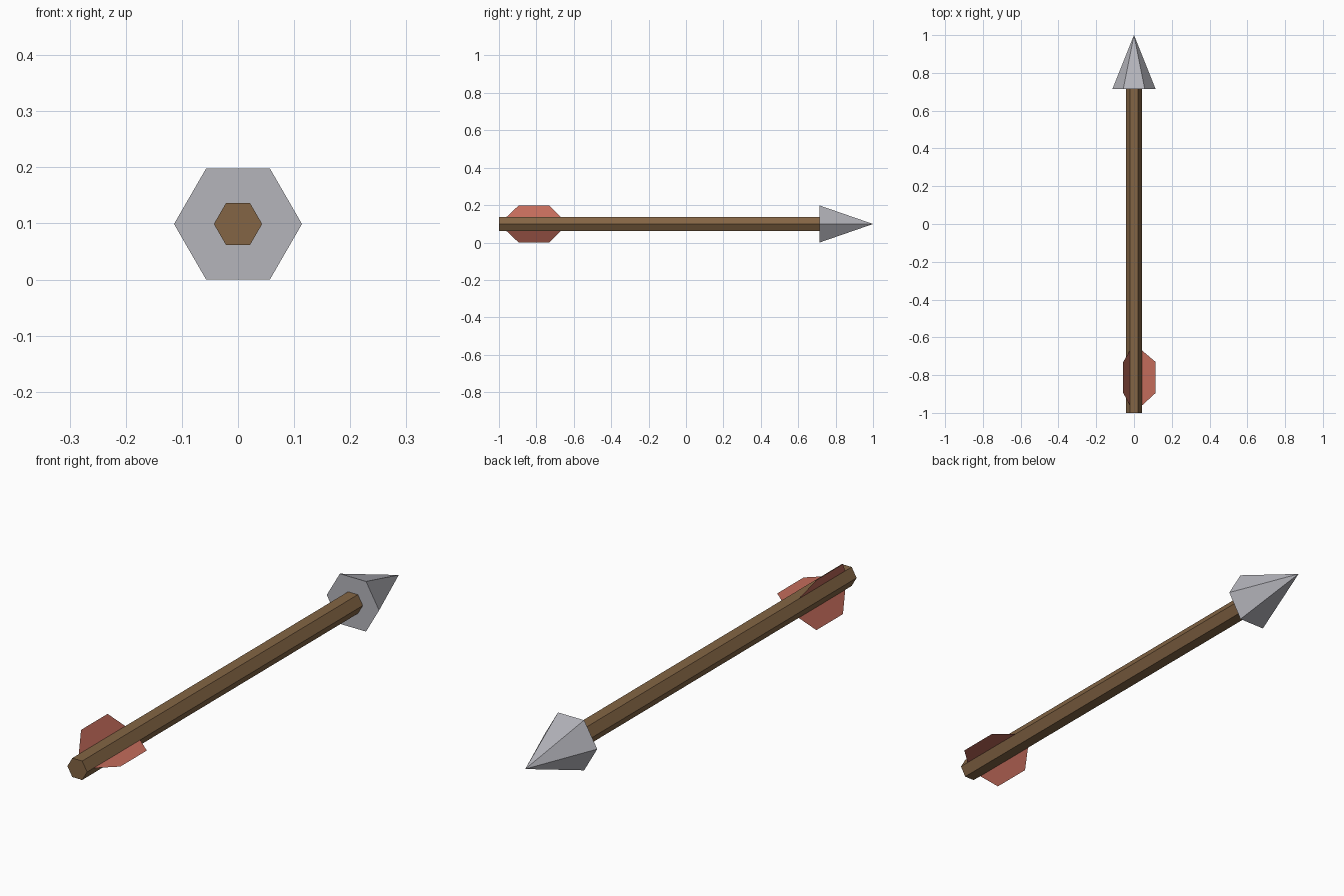
import bpy
from math import cos, sin, pi, radians

default = bpy.data.objects.get("Cube")
if default:
    bpy.data.objects.remove(default)

AXIS_Z = 0.099          # height of the arrow's long axis
SHAFT_R, HEAD_R = 0.043, 0.114
TAIL_Y, NECK_Y, TIP_Y = -1.0, 0.715, 1.0


def material(name, rgb):
    mat = bpy.data.materials.new(name)
    mat.use_nodes = True
    colour = (*rgb, 1.0)
    mat.diffuse_color = colour
    mat.node_tree.nodes["Principled BSDF"].inputs["Base Color"].default_value = colour
    return mat


def hex_solid(name, r_back, r_front, y0, y1, mat):
    """Six-sided cone or prism lying along +y, with corners pointing to +x and -x."""
    bpy.ops.mesh.primitive_cone_add(
        vertices=6, radius1=r_back, radius2=r_front, depth=y1 - y0,
        location=(0, (y0 + y1) / 2, AXIS_Z), rotation=(-pi / 2, 0, 0))
    obj = bpy.context.object
    # turn about the cone's own axis so a corner lies on x
    for v in obj.data.vertices:
        v.co.x, v.co.y = v.co.y, -v.co.x
    obj.name = name
    obj.data.materials.append(mat)
    return obj


def fin(name, angle, mat):
    """Flat feather standing out from a corner of the shaft."""
    profile = [(SHAFT_R, -0.96), (HEAD_R, -0.895), (HEAD_R, -0.73), (SHAFT_R, -0.67)]
    verts = [(r * cos(angle), y, AXIS_Z + r * sin(angle)) for r, y in profile]
    mesh = bpy.data.meshes.new(name)
    mesh.from_pydata(verts, [], [range(4)])
    mesh.materials.append(mat)
    obj = bpy.data.objects.new(name, mesh)
    bpy.context.collection.objects.link(obj)


wood = material("brown wood", (0.23, 0.13, 0.058))
metal = material("grey metal", (0.46, 0.46, 0.50))
feather = material("red feather", (0.55, 0.15, 0.105))

# Shaft and pointed head
hex_solid("shaft", SHAFT_R, SHAFT_R, TAIL_Y, NECK_Y, wood)
hex_solid("arrowhead", HEAD_R, 0, NECK_Y, TIP_Y, metal)

# Three feathers spaced evenly around the tail
for label, degrees in (("left", 0), ("upper", 120), ("lower", 240)):
    fin(f"{label}_feather", radians(degrees), feather)
